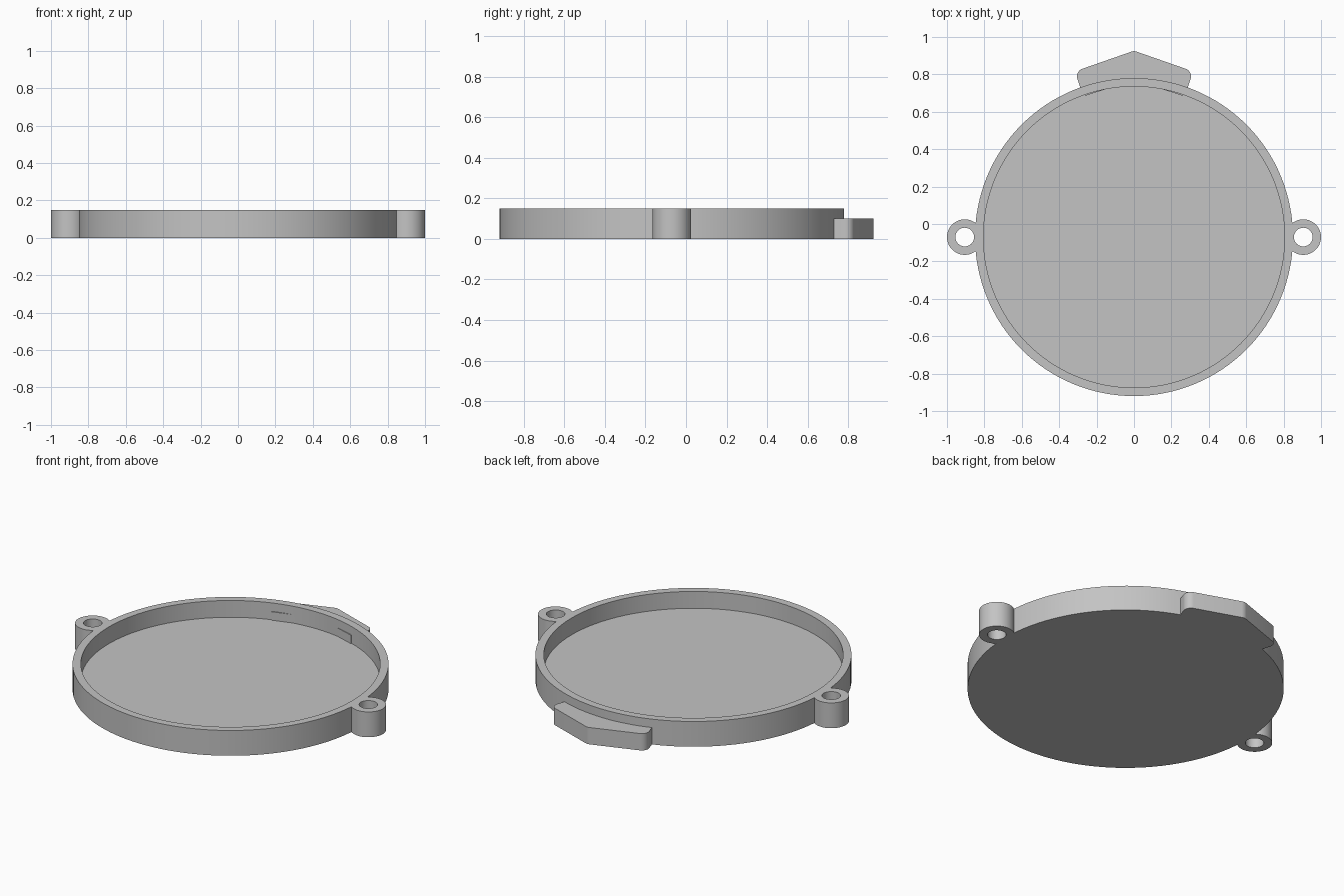
import bpy, bmesh
from math import radians, cos, sin

cube = bpy.data.objects.get("Cube")
if cube:
    bpy.data.objects.remove(cube)

grey = bpy.data.materials.new("plain grey")
grey.use_nodes = True
colour = (0.55, 0.55, 0.55, 1)
grey.diffuse_color = colour
grey.node_tree.nodes["Principled BSDF"].inputs["Base Color"].default_value = colour

CY = -0.07          # centre of the dish in y
HEIGHT = 0.15
FLOOR = 0.05
TAB_TOP = 0.1


def prism(name, points, z0, z1):
    """Extrude a flat outline between two heights."""
    bm = bmesh.new()
    face = bm.faces.new([bm.verts.new((x, y, z0)) for x, y in points])
    top = bmesh.ops.extrude_face_region(bm, geom=[face])["geom"]
    bmesh.ops.translate(bm, vec=(0, 0, z1 - z0),
                        verts=[v for v in top if isinstance(v, bmesh.types.BMVert)])
    bmesh.ops.recalc_face_normals(bm, faces=bm.faces)
    mesh = bpy.data.meshes.new(name)
    bm.to_mesh(mesh)
    bm.free()
    mesh.materials.append(grey)
    obj = bpy.data.objects.new(name, mesh)
    bpy.context.collection.objects.link(obj)
    return obj


def arc(x, y, r, start, end, n):
    angles = [radians(start + (end - start) * i / n) for i in range(n + 1)]
    return [(x + r * cos(a), y + r * sin(a)) for a in angles]


def cylinder(name, x, r, z0, z1, n):
    return prism(name, arc(x, CY, r, 0, 360, n)[:-1], z0, z1)


def combine(target, tool, operation):
    """Apply a boolean and drop the tool."""
    mod = target.modifiers.new("combine", 'BOOLEAN')
    mod.operation, mod.object, mod.solver = operation, tool, 'EXACT'
    bpy.context.view_layer.objects.active = target
    bpy.ops.object.modifier_apply(modifier=mod.name)
    bpy.data.objects.remove(tool)


# Round dish with mounting ears on both sides
dish = cylinder("dish", 0, 0.85, 0, HEIGHT, 128)
for side in (-1, 1):
    combine(dish, cylinder("ear", side * 0.905, 0.095, 0, HEIGHT, 48), 'UNION')
for side in (-1, 1):
    combine(dish, cylinder("ear_hole", side * 0.905, 0.05, -0.1, 0.3, 40), 'DIFFERENCE')
combine(dish, cylinder("cavity", 0, 0.805, FLOOR, 0.3, 128), 'DIFFERENCE')

# Pointed tab at the back, its roots just showing through the wall
half = ([(0.015, 0.921)] + arc(0.263, 0.79, 0.042, 71, -20, 10)
        + [(0.287, 0.73), (0.26, 0.686), (0.14, 0.724)])
outline = [(0, 0.925)] + half + [(0, 0.755)] + [(-x, y) for x, y in reversed(half)]
combine(dish, prism("tab", outline, 0, TAB_TOP), 'UNION')

# Smooth round walls, sharp rims
bpy.ops.object.select_all(action='DESELECT')
dish.select_set(True)
bpy.context.view_layer.objects.active = dish
bpy.ops.object.shade_smooth_by_angle(angle=radians(30))
